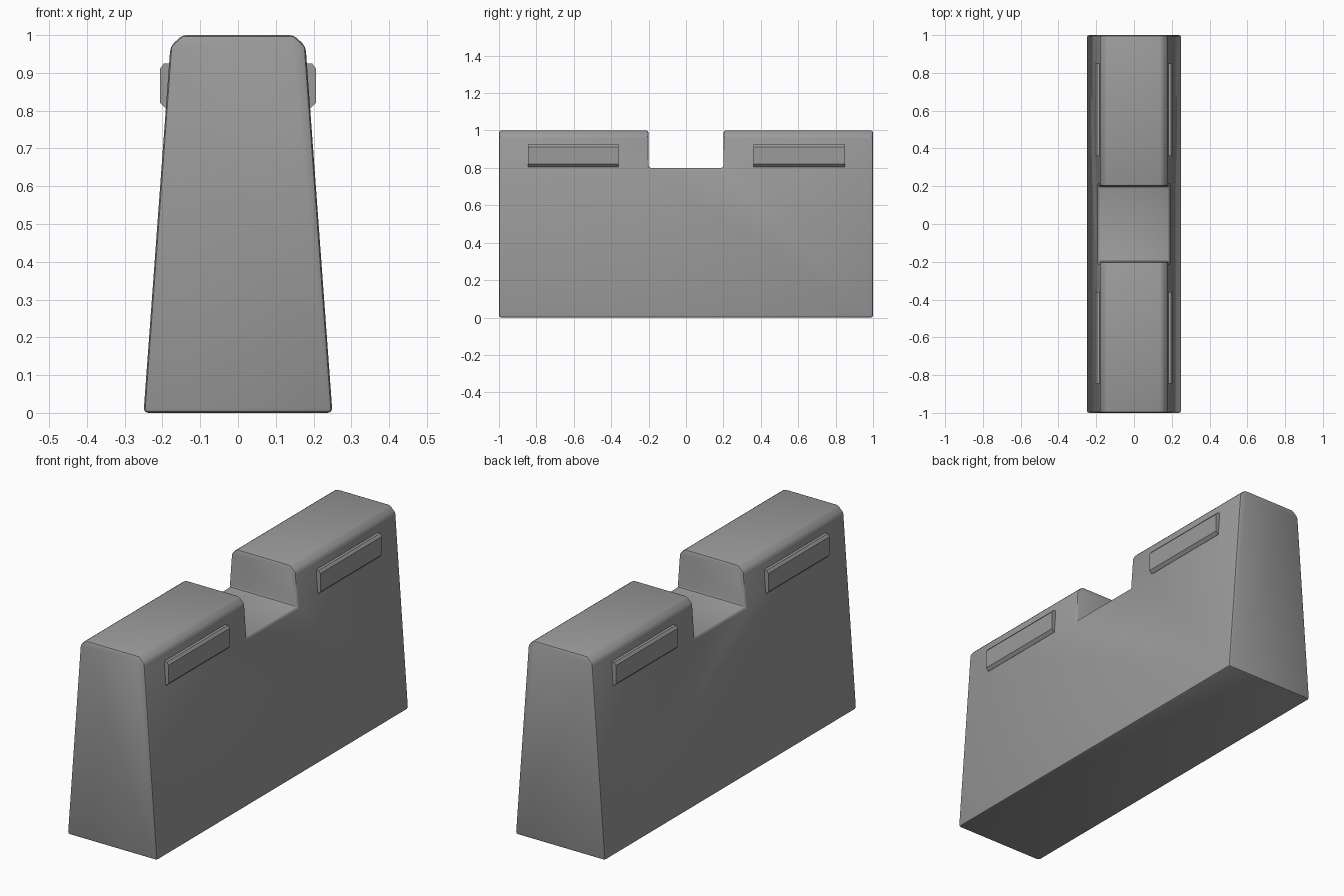
import bpy
import bmesh

if "Cube" in bpy.data.objects:
    bpy.data.objects.remove(bpy.data.objects["Cube"])

grey = bpy.data.materials.new("concrete_grey")
grey.diffuse_color = (0.33, 0.33, 0.33, 1)
grey.use_nodes = True
grey.node_tree.nodes["Principled BSDF"].inputs["Base Color"].default_value = grey.diffuse_color


def prism(name, profile, y0, y1):
    """Extrude an x-z profile along y."""
    bm = bmesh.new()
    face = bm.faces.new([bm.verts.new((x, y0, z)) for x, z in profile])
    out = bmesh.ops.extrude_face_region(bm, geom=[face])
    moved = [v for v in out["geom"] if isinstance(v, bmesh.types.BMVert)]
    bmesh.ops.translate(bm, verts=moved, vec=(0, y1 - y0, 0))
    bmesh.ops.recalc_face_normals(bm, faces=bm.faces)
    mesh = bpy.data.meshes.new(name)
    bm.to_mesh(mesh)
    bm.free()
    mesh.materials.append(grey)
    obj = bpy.data.objects.new(name, mesh)
    bpy.context.collection.objects.link(obj)
    return obj


def activate(obj):
    bpy.ops.object.select_all(action='DESELECT')
    obj.select_set(True)
    bpy.context.view_layer.objects.active = obj


# Tapered barrier body with chamfered top edges
half = [(0.25, 0), (0.179, 0.97), (0.148, 1.0)]
body = prism("barrier_body", half + [(-x, z) for x, z in reversed(half)], -1, 1)

# Central notch in the top
cutter = prism("notch_cutter", [(-0.4, 0.8), (0.4, 0.8), (0.4, 1.2), (-0.4, 1.2)], -0.2, 0.2)
cutter.hide_render = True
cut = body.modifiers.new("notch", 'BOOLEAN')
cut.operation = 'DIFFERENCE'
cut.solver = 'EXACT'
cut.object = cutter

# Softened edges
bev = body.modifiers.new("soft_edges", 'BEVEL')
bev.width = 0.012
bev.segments = 2
bev.limit_method = 'ANGLE'
activate(body)
for name in ("notch", "soft_edges"):
    bpy.ops.object.modifier_apply(modifier=name)
bpy.data.objects.remove(cutter)
bpy.ops.object.shade_smooth_by_angle(angle=0.7)

# Raised side strips, two on each flank
strip = [(0.17, 0.925), (0.196, 0.925), (0.206, 0.912),
         (0.206, 0.82), (0.192, 0.806), (0.17, 0.806)]
for side, sx in (("left", -1), ("right", 1)):
    for end, y0, y1 in (("front", -0.845, -0.36), ("back", 0.36, 0.85)):
        prism(f"{side}_{end}_strip", [(sx * x, z) for x, z in strip], y0, y1)
